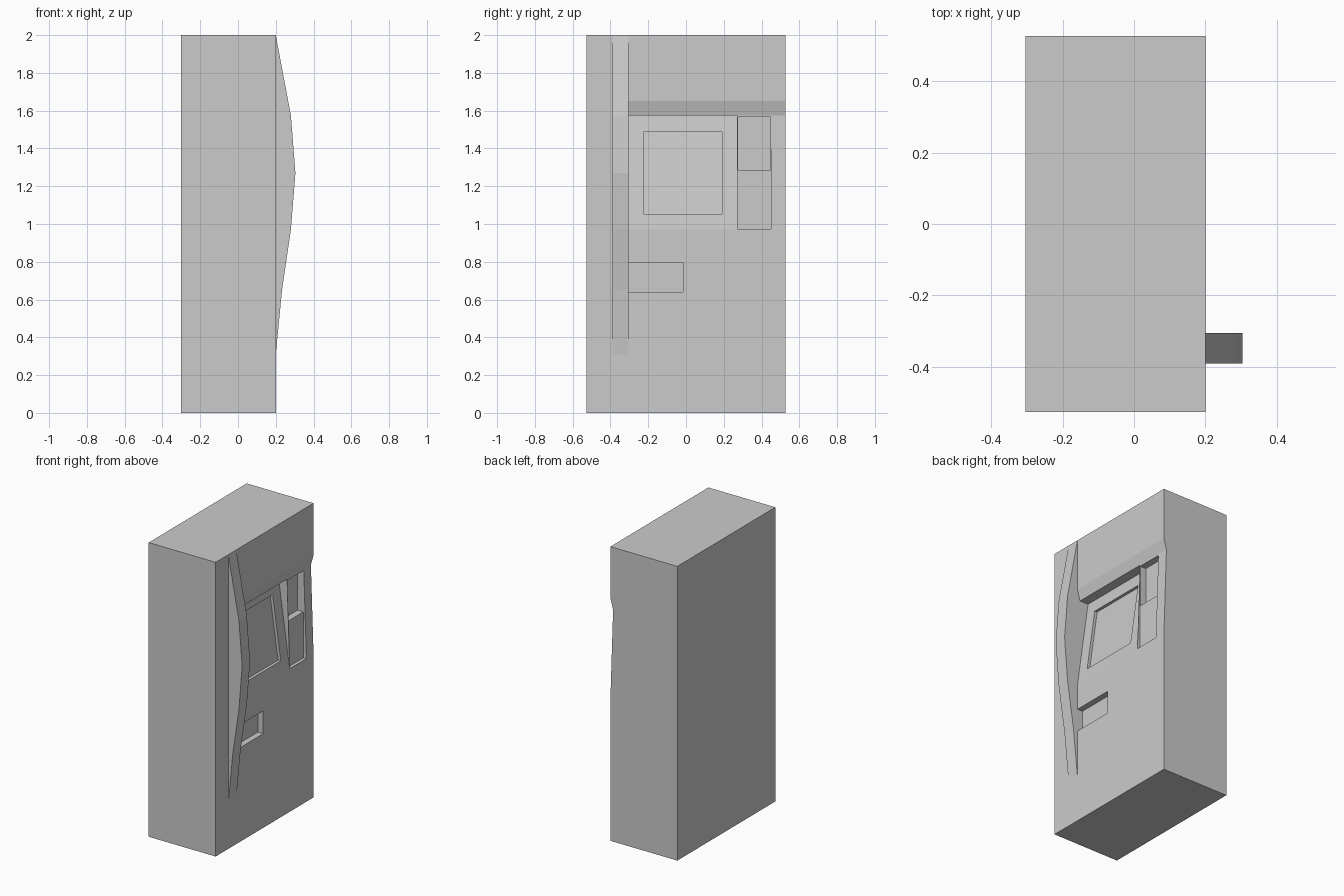
import bpy, bmesh

if "Cube" in bpy.data.objects:
    bpy.data.objects.remove(bpy.data.objects["Cube"])

FACE, BACK, HALF = 0.20, -0.303, 0.526   # main face x, rear x, half width in y
OUT = 0.4                                # cutters reach past the face


def prism(name, profile, y0, y1):
    """Extrude an (x, z) outline from y0 to y1."""
    bm = bmesh.new()
    base = bm.faces.new([bm.verts.new((x, y0, z)) for x, z in profile])
    ext = bmesh.ops.extrude_face_region(bm, geom=[base])
    verts = [v for v in ext["geom"] if isinstance(v, bmesh.types.BMVert)]
    bmesh.ops.translate(bm, verts=verts, vec=(0, y1 - y0, 0))
    bmesh.ops.recalc_face_normals(bm, faces=bm.faces)
    mesh = bpy.data.meshes.new(name)
    bm.to_mesh(mesh)
    bm.free()
    obj = bpy.data.objects.new(name, mesh)
    bpy.context.collection.objects.link(obj)
    return obj


def box(x0, x1, z0, z1):
    return [(x0, z0), (x1, z0), (x1, z1), (x0, z1)]


def cut(target, name, profile, y0, y1):
    """Subtract a prism from the target and discard the cutter."""
    cutter = prism(name, profile, y0, y1)
    cutter.hide_render = True
    mod = target.modifiers.new(name, "BOOLEAN")
    mod.operation = "DIFFERENCE"
    mod.solver = "EXACT"
    mod.object = cutter
    bpy.context.view_layer.objects.active = target
    bpy.ops.object.modifier_apply(modifier=mod.name)
    bpy.data.objects.remove(cutter, do_unlink=True)


# Cabinet block
cabinet = prism("cabinet", box(BACK, FACE, 0, 2), -HALF, HALF)

# Shallow crease across the face, open at the +y side
cut(cabinet, "crease", [(OUT, 0.97), (FACE, 0.97), (0.18, 1.575),
                        (FACE, 1.65), (OUT, 1.65)], -0.305, 0.6)

# Tilted display bay, deepest at the top, with the inset screen
TOP_X = 0.115


def bay_x(z):
    return FACE + (TOP_X - FACE) * (z - 0.97) / 0.605


cut(cabinet, "display_bay", [(OUT, 0.97), (FACE, 0.97), (TOP_X, 1.575),
                             (OUT, 1.575)], -0.305, 0.27)
cut(cabinet, "screen", [(OUT, 1.053), (bay_x(1.053) - 0.02, 1.053),
                        (bay_x(1.487) - 0.02, 1.487), (OUT, 1.487)], -0.226, 0.19)

# Control strip and its deeper upper pocket
cut(cabinet, "control_strip", box(0.178, OUT, 0.973, 1.567), 0.272, 0.449)
cut(cabinet, "control_pocket", box(0.135, OUT, 1.286, 1.566), 0.274, 0.447)

# Dispensing slot
cut(cabinet, "slot", box(0.16, OUT, 0.64, 0.795), -0.305, -0.015)

# Curved side fin
prism("side_fin", [(FACE, 0.31), (0.233, 0.65), (0.28, 0.97), (0.304, 1.27),
                   (0.28, 1.575), (FACE, 2.0)], -0.39, -0.305)
